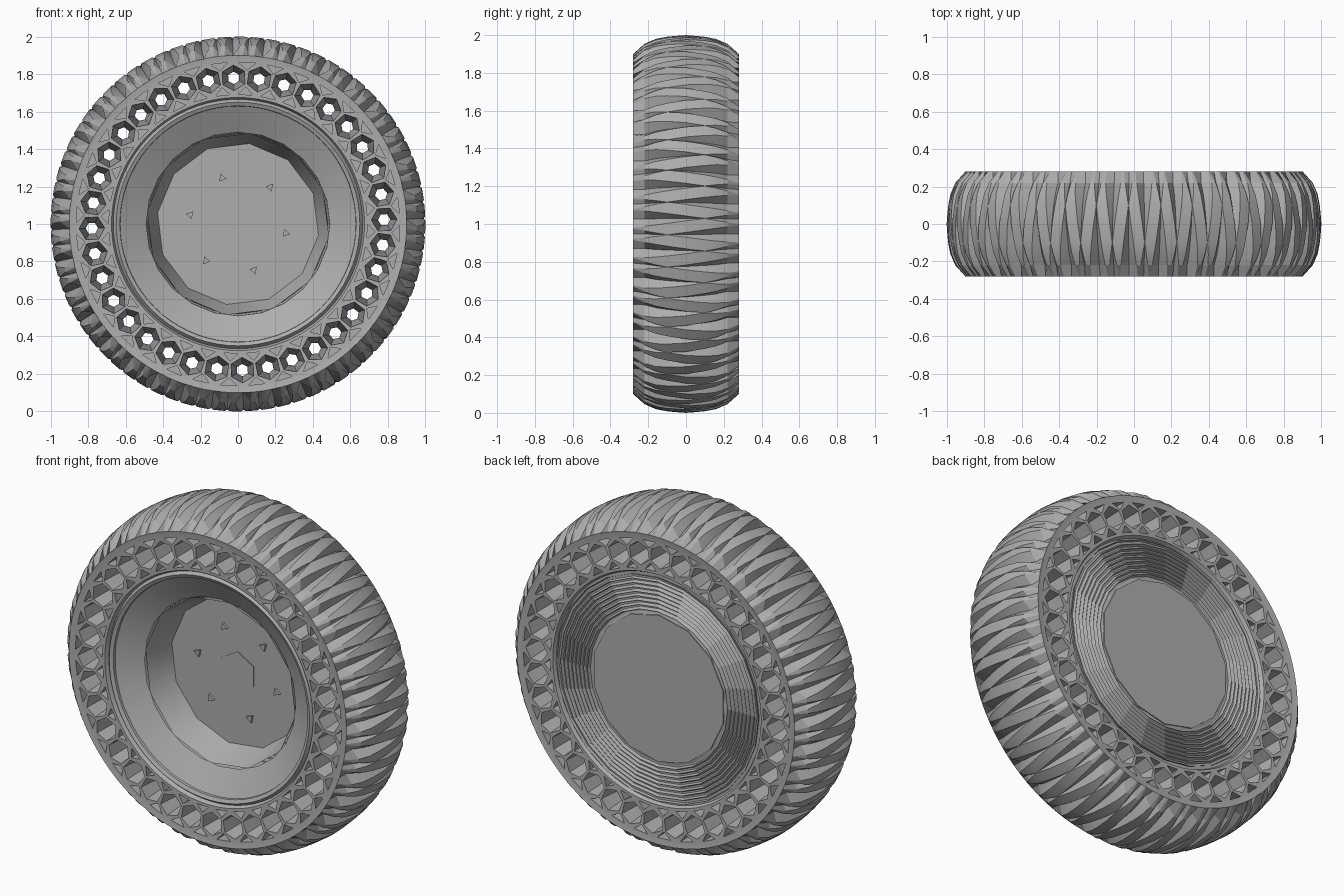
import bpy, bmesh, math
from math import sin, cos, pi, radians

if "Cube" in bpy.data.objects:
    bpy.data.objects.remove(bpy.data.objects["Cube"])

grey = bpy.data.materials.new("rubber grey")
grey.use_nodes = True
grey.diffuse_color = (0.42, 0.42, 0.42, 1)
grey.node_tree.nodes["Principled BSDF"].inputs["Base Color"].default_value = grey.diffuse_color

CELLS = 36               # cells around the sidewall, also tread repeats
PHASE = radians(-1.7)    # rotation of the tyre pattern
HALF = 0.28              # half width of the tyre


def polar(r, a, y):
    """Point on a wheel-shaped surface, angle measured from the top."""
    return (r * sin(a), y, 1 + r * cos(a))


def finish(name, bm, smooth=None):
    bmesh.ops.recalc_face_normals(bm, faces=bm.faces)
    mesh = bpy.data.meshes.new(name)
    bm.to_mesh(mesh)
    bm.free()
    mesh.materials.append(grey)
    ob = bpy.data.objects.new(name, mesh)
    bpy.context.collection.objects.link(ob)
    if smooth:
        shade(ob, smooth)
    return ob


def shade(ob, degrees):
    bpy.ops.object.select_all(action="DESELECT")
    ob.select_set(True)
    bpy.context.view_layer.objects.active = ob
    bpy.ops.object.shade_smooth_by_angle(angle=radians(degrees))


def skin(bm, rings, loop=False, caps=False):
    """Join rings of points with quads."""
    rows = [[bm.verts.new(p) for p in ring] for ring in rings]
    n = len(rows[0])
    pairs = list(zip(rows, rows[1:])) + ([(rows[-1], rows[0])] if loop else [])
    for a, b in pairs:
        for i in range(n):
            j = (i + 1) % n
            bm.faces.new((a[i], a[j], b[j], b[i]))
    if caps:
        bm.faces.new(rows[0])
        bm.faces.new(rows[-1])


def lathe(name, profile, sides, smooth=None, loop=False, caps=False, turn=0):
    bm = bmesh.new()
    skin(bm, [[polar(r, 2 * pi * i / sides + turn, y) for i in range(sides)]
              for r, y in profile], loop, caps)
    return finish(name, bm, smooth)


# Tyre body: tread rows with interleaved wedge grooves, then sidewalls and bore
def crown(y):
    t = abs(y) / HALF
    return 1.0 - 0.02 * t - 0.08 * t ** 4


def groove(y):
    """Half width in degrees: long wedge from the front, short one from the back."""
    if y < 0.1:
        return max(0.04, 2.9 * (0.1 - y) / 0.38)
    return max(0.04, 1.7 * (y - 0.1) / 0.18)


def tread_ring(y):
    pts = []
    for k in range(CELLS * 2):
        mid = k * pi / CELLS + PHASE
        w = groove(y if k % 2 == 0 else -y)
        depth = 0.045 * (w / 2) ** 0.7 * min(1, (HALF - abs(y)) / 0.06)
        for side in (-1, 0, 1):
            pts.append(polar(crown(y) - (depth if side == 0 else 0), mid + side * radians(w), y))
    return pts


rows = (-0.28, -0.22, -0.16, -0.1, -0.05, 0, 0.05, 0.1, 0.16, 0.22, 0.28)
side = ((0.872, 0.275), (0.675, 0.27), (0.665, 0.25))
bm = bmesh.new()
plain = lambda r, y: [polar(r, 2 * pi * (i - 1) / (CELLS * 6) + PHASE, y)
                      for i in range(CELLS * 6)]
skin(bm, [tread_ring(y) for y in rows] + [plain(r, y) for r, y in side]
     + [plain(r, -y) for r, y in reversed(side)], loop=True)
tyre = finish("tyre", bm)

# Cutter: funnel-shaped hexagonal cells and triangular pockets between them
bm = bmesh.new()


def hexagon(a, size, y):
    ring = []
    for i in range(6):
        t = i * pi / 3
        u, v = size * sin(t), 0.78 + size * cos(t)
        ring.append((v * sin(a) + u * cos(a), y, 1 + v * cos(a) - u * sin(a)))
    return ring


for k in range(CELLS):
    a = 2 * pi * k / CELLS + PHASE
    skin(bm, [hexagon(a, s, y) for s, y in
              ((0.072, -0.32), (0.062, -0.2), (0.033, 0), (0.062, 0.2), (0.072, 0.32))], caps=True)
    a += pi / CELLS
    for sign in (-1, 1):
        for tip, base, half in ((0.822, 0.863, 0.044), (0.733, 0.692, 0.037)):
            skin(bm, [[polar(tip, a, y), polar(base, a - half / base, y),
                       polar(base, a + half / base, y)]
                      for y in (sign * 0.32, sign * 0.2)], caps=True)
cutter = finish("cell_cutter", bm)
cutter.hide_render = True
mod = tyre.modifiers.new("cells", "BOOLEAN")
mod.operation, mod.solver, mod.object = "DIFFERENCE", "EXACT", cutter
graph = bpy.context.evaluated_depsgraph_get()
tyre.data = bpy.data.meshes.new_from_object(tyre.evaluated_get(graph))
tyre.modifiers.clear()
bpy.data.objects.remove(cutter)
shade(tyre, 15)

# Rim: barrel with a rolled front lip, seated in the tyre bore
lathe("rim_barrel", ((0.67, 0.25), (0.67, -0.24), (0.65, -0.265), (0.63, -0.255),
                     (0.625, -0.2), (0.625, 0.25)), 72, 30, loop=True)

# Dished front of the wheel: shallow cone, steep wall and a flat hub face
lathe("dish_cone", ((0.65, -0.25), (0.49, -0.165)), 24, 30)
lathe("dish_wall", ((0.49, -0.165), (0.43, 0.01)), 12, 40, turn=radians(8))
lathe("hub_face", ((0.45, 0.0), (0.45, 0.03)), 12, caps=True, turn=radians(8))

# Stepped ridges on the back, around a flat centre plate
ridges = []
for i in range(9):
    r = 0.655 - 0.025 * i
    ridges += [(r, 0.265), (r - 0.006, 0.245), (r - 0.016, 0.245)]
lathe("back_ridges", ridges + [(0.42, 0.25)], 24)
lathe("back_plate", ((0.43, 0.255), (0.43, 0.2)), 14, caps=True)

# Hexagonal hub cap and six small lug studs
lathe("hub_cap", ((0.12, -0.005), (0.12, 0.01)), 6, caps=True)
for k in range(6):
    bm = bmesh.new()
    a = radians(41 + 60 * k)
    x, y, z = polar(0.26, a, 0)
    skin(bm, [[(x + 0.024 * sin(a + t), d, z + 0.024 * cos(a + t))
               for t in (0, 2 * pi / 3, 4 * pi / 3)] for d in (-0.015, 0.01)], caps=True)
    finish("lug_stud", bm)
